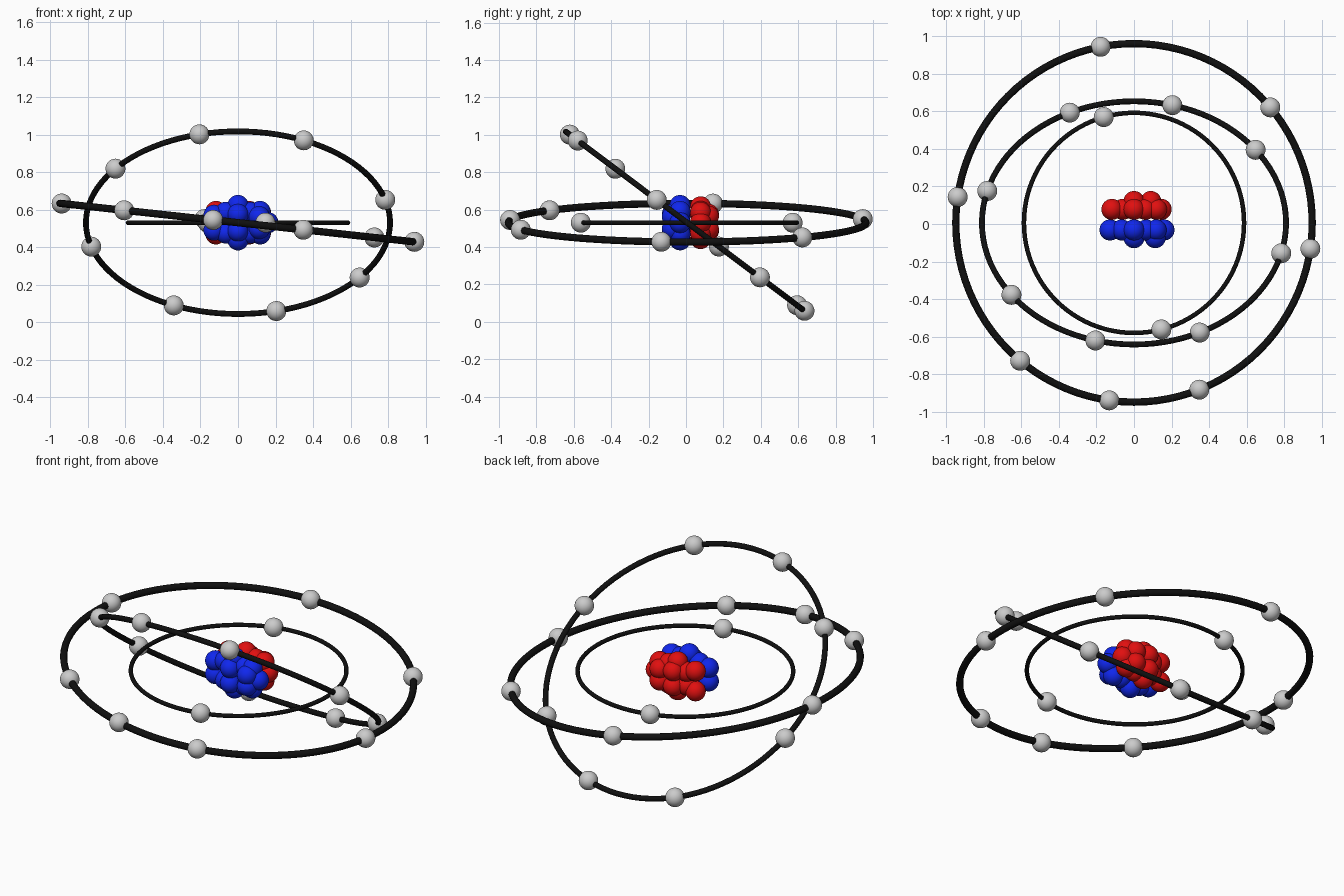
import bpy
from math import radians, cos, sin
from mathutils import Vector, Euler

if "Cube" in bpy.data.objects:
    bpy.data.objects.remove(bpy.data.objects["Cube"])

CENTRE = Vector((0, 0.006, 0.53))


def material(name, rgb):
    m = bpy.data.materials.new(name)
    m.diffuse_color = (*rgb, 1)
    m.use_nodes = True
    m.node_tree.nodes["Principled BSDF"].inputs["Base Color"].default_value = m.diffuse_color
    return m


black = material("black", (0.005, 0.005, 0.005))
red = material("red", (0.75, 0.005, 0.005))
blue = material("blue", (0.005, 0.02, 0.85))


def ball(name, pos, radius, mat=None):
    bpy.ops.mesh.primitive_uv_sphere_add(segments=32, ring_count=16, radius=radius, location=pos)
    o = bpy.context.object
    o.name = name
    bpy.ops.object.shade_smooth()
    if mat:
        o.data.materials.append(mat)
    return o


def shell(name, radius, tube, tilt, angles):
    """Orbit ring with electrons placed on it at the given angles."""
    rot = Euler([radians(a) for a in tilt])
    bpy.ops.mesh.primitive_torus_add(major_radius=radius, minor_radius=tube, major_segments=96,
                                     minor_segments=12, location=CENTRE, rotation=rot)
    ring = bpy.context.object
    ring.name = name + "_orbit"
    ring.data.materials.append(black)
    bpy.ops.object.shade_smooth()
    for a in angles:
        p = Vector((cos(radians(a)), sin(radians(a)), 0)) * radius
        p.rotate(rot)
        ball(name + "_electron", CENTRE + p, 0.053)


# Three electron shells
shell("inner", 0.587, 0.012, (0, 0, 0), (106, -75.6))
shell("middle", 0.811, 0.0155, (-36.9, 0, 0),
      (75.4, 115, 36.9, -14.5, -64.4, -104.7, -143.7, 164.8))
shell("outer", 0.956, 0.0195, (0, 6.2, 0),
      (100.8, 40.1, -8.3, -68.5, -98, -129.7, 171.7))

# Nucleus: each half is a wide layer of balls plus a few on its outer face,
# listed as x, height above centre (mirrored up and down)
wide = ((-0.128, 0.04), (-0.065, 0.055), (0, 0.092), (0.065, 0.055), (0.118, 0.06), (0.16, 0))
face = ((0, 0.045), (0.113, 0.032))
back_wide = ((-0.118, 0.06), (-0.06, 0.04), (0, 0.085), (0.06, 0.06), (0.12, 0.055), (0.145, 0))
back_face = ((0, 0.045), (0.09, 0.035))


def nucleons(name, points, y, mat):
    for x, h in points:
        for z in {h, -h}:
            ball(name, (x, y, CENTRE.z + z), 0.056, mat)


nucleons("neutron", wide, -0.032, blue)
nucleons("neutron", face, -0.073, blue)
nucleons("proton", back_wide, 0.078, red)
nucleons("proton", back_face, 0.12, red)
